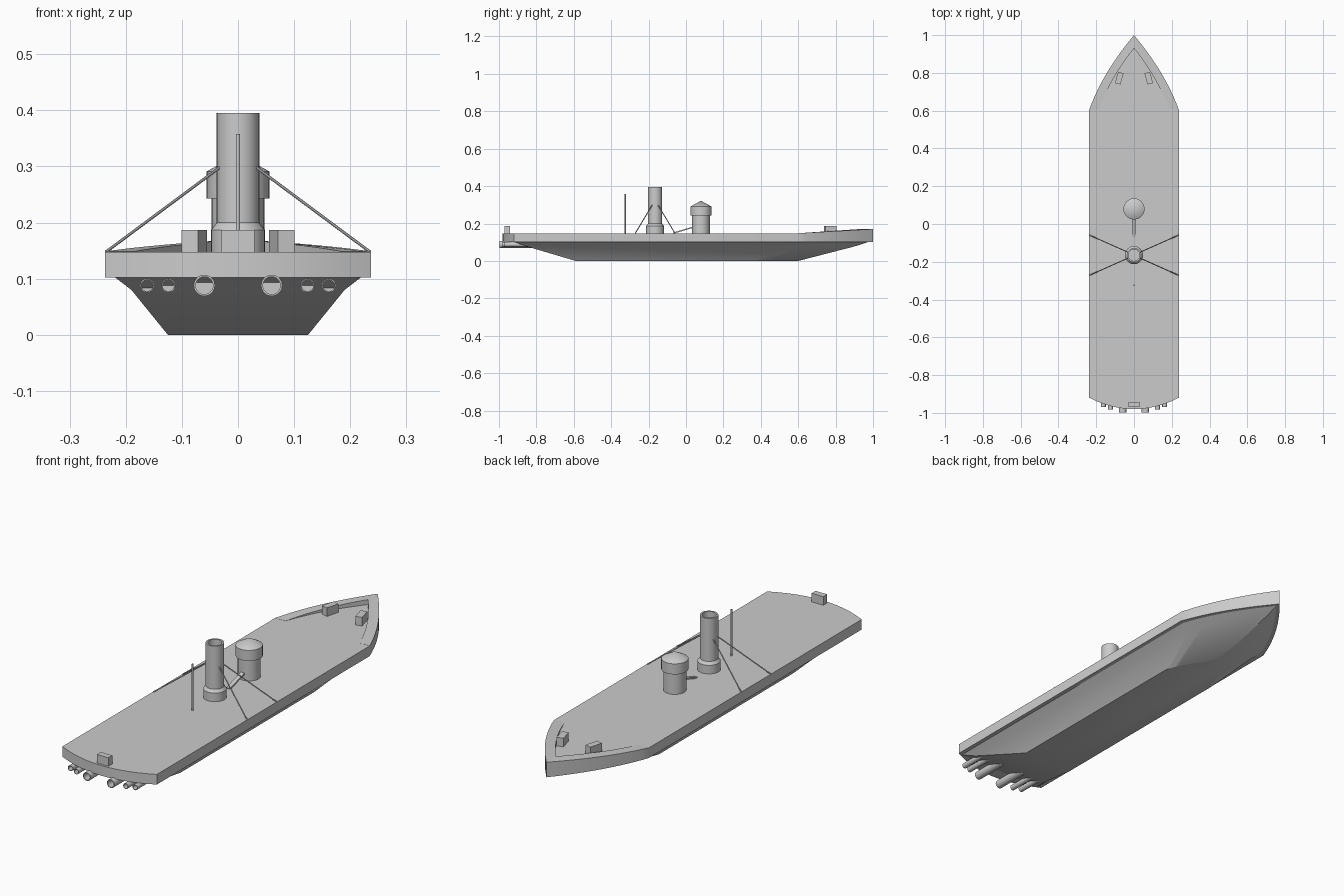
import bpy, bmesh, math
from mathutils import Vector

if "Cube" in bpy.data.objects:
    bpy.data.objects.remove(bpy.data.objects["Cube"])

DECK = 0.148


def finish(name, bm, smooth=30):
    bmesh.ops.recalc_face_normals(bm, faces=bm.faces)
    me = bpy.data.meshes.new(name)
    bm.to_mesh(me)
    bm.free()
    ob = bpy.data.objects.new(name, me)
    bpy.context.collection.objects.link(ob)
    me.shade_smooth()
    me.set_sharp_from_angle(angle=math.radians(smooth))
    return ob


def loft(name, rings, caps=True):
    """Skin closed rings of equal point count."""
    bm = bmesh.new()
    vr = [[bm.verts.new(p) for p in r] for r in rings]
    n = len(vr[0])
    for a, b in zip(vr, vr[1:]):
        for i in range(n):
            j = (i + 1) % n
            bm.faces.new((a[i], a[j], b[j], b[i]))
    if caps:
        bm.faces.new(vr[0])
        bm.faces.new(vr[-1])
    return finish(name, bm)


def bow_curve(hw, corner, tip, n=12):
    """Right side of the bow, from the side corner to the tip."""
    return [(hw * (1 - 0.6 * t - 0.4 * t * t), corner + (tip - corner) * t, t)
            for t in (i / n for i in range(n + 1))]


def outline(hw, stern, bulge, corner, tip, z):
    """Closed boat-shaped outline at height z."""
    right = [(hw * k / 6, stern - bulge * (1 - (k / 6) ** 2)) for k in range(7)]
    right += [(x, y) for x, y, _ in bow_curve(hw, corner, tip)]
    pts = right + [(-x, y) for x, y in reversed(right[1:-1])]
    return [(x, y, z) for x, y in pts]


def lathe(name, profile, x, y, steps=32):
    """Spin an (r, z) profile about a vertical axis."""
    bm = bmesh.new()
    vs = [bm.verts.new((r, 0, z)) for r, z in profile]
    es = [bm.edges.new(e) for e in zip(vs, vs[1:])]
    bmesh.ops.spin(bm, geom=vs + es, axis=(0, 0, 1), cent=(0, 0, 0),
                   angle=2 * math.pi, steps=steps)
    bmesh.ops.remove_doubles(bm, verts=bm.verts, dist=1e-5)
    ob = finish(name, bm)
    ob.location = (x, y, 0)
    return ob


def rod(name, a, b, r, sides=10):
    a, b = Vector(a), Vector(b)
    bm = bmesh.new()
    bmesh.ops.create_cone(bm, cap_ends=True, segments=sides, radius1=r, radius2=r,
                          depth=(b - a).length)
    ob = finish(name, bm, 40)
    ob.location = (a + b) / 2
    ob.rotation_euler = (b - a).to_track_quat('Z', 'Y').to_euler()
    return ob


def box(name, loc, size, rot=(0, 0, 0)):
    bm = bmesh.new()
    bmesh.ops.create_cube(bm, size=1)
    bmesh.ops.scale(bm, vec=size, verts=bm.verts)
    ob = finish(name, bm)
    ob.location, ob.rotation_euler = loc, rot
    return ob


# Lower hull with raked stern, chine and pointed bow
loft("lower_hull", [outline(0.125, -0.59, 0, 0.37, 0.60, 0),
                    outline(0.19, -0.86, 0, 0.57, 0.91, 0.08),
                    outline(0.22, -0.925, 0, 0.60, 0.98, 0.103)])

# Deck slab
loft("deck", [outline(0.237, -0.92, 0.06, 0.605, 1.0, z) for z in (0.102, DECK)])

# Rising rim around the bow
outer, inner = bow_curve(0.237, 0.605, 1.0), bow_curve(0.185, 0.605, 0.93)
half = []
for (xo, yo, t), (xi, yi, _) in zip(outer, inner):
    top = DECK + 0.0005 + 0.022 * t
    half.append([(xo, yo, DECK - 0.001), (xo, yo, top), (xi, yi, top), (xi, yi, DECK - 0.001)])
left = [[(-x, y, z) for x, y, z in s] for s in reversed(half[:-1])]
loft("bow_rim", half + left)

# Funnel with collar and hollow top
lathe("funnel", [(0, DECK), (0.048, DECK), (0.048, 0.187), (0.038, 0.20), (0.038, 0.395),
                 (0.030, 0.395), (0.030, 0.25), (0, 0.25)], 0, -0.165)

# Round pilot tower with overhanging top and conical roof
lathe("pilot_tower", [(0, DECK), (0.047, DECK), (0.047, 0.243), (0.056, 0.243),
                      (0.056, 0.291), (0, 0.322)], 0, 0.08)

# Sloping gangway from the tower to the deck
box("gangway", (0, -0.017, 0.164), (0.018, 0.108, 0.007), (math.atan2(0.03, 0.1), 0, 0))

# Mast
rod("mast", (0, -0.325, DECK), (0, -0.325, 0.358), 0.004)

# Stays, bow lockers and stern exhaust pipes, mirrored
for s in (-1, 1):
    for d in (-1, 1):
        rod("funnel_stay", (s * 0.033, -0.165 + d * 0.016, 0.298),
            (s * 0.235, -0.165 + d * 0.106, DECK), 0.0027, 8)
    box("bow_locker", (s * 0.078, 0.772, 0.167), (0.03, 0.062, 0.04),
        (0, 0, s * math.radians(15)))
    for x, r, y in ((0.06, 0.019, -0.998), (0.124, 0.0125, -0.982), (0.162, 0.0125, -0.97)):
        pipe = lathe("exhaust_pipe", [(0, 0.17), (r, 0.17), (r, 0), (r * 0.82, 0),
                                      (r * 0.82, 0.10), (0, 0.10)], s * x, y, 20)
        pipe.location.z = 0.088
        pipe.rotation_euler = (-math.pi / 2, 0, 0)

# Stern locker
box("stern_locker", (0, -0.956, 0.167), (0.058, 0.028, 0.04))
